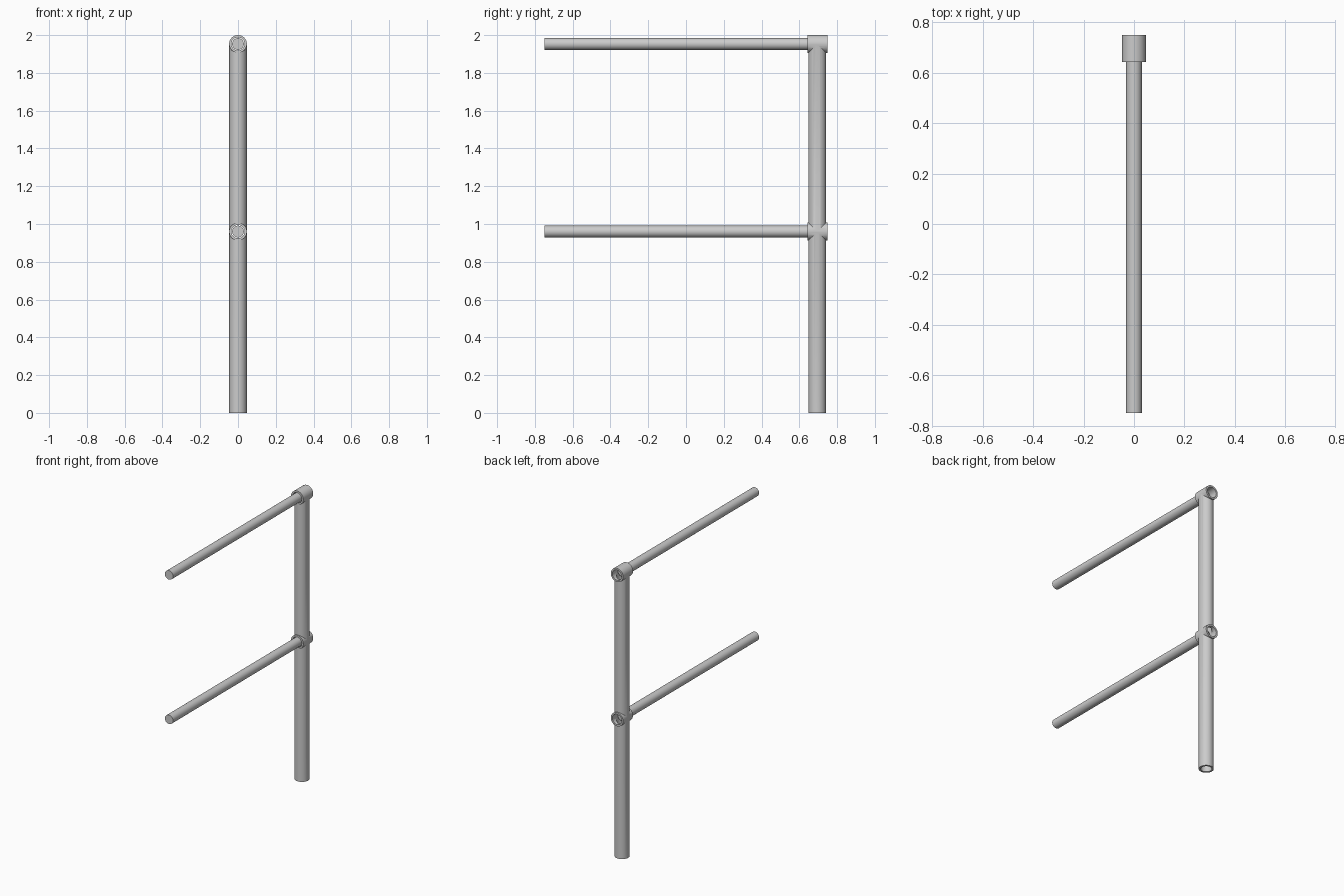
import bpy
from math import pi

if "Cube" in bpy.data.objects:
    bpy.data.objects.remove(bpy.data.objects["Cube"])

POST_Y, COLLAR_Y = 0.695, 0.6965
LEVELS = (0.96, 1.953)


def cylinder(name, radius, start, end, axis, y=POST_Y, z=0.0):
    """Cylinder along 'Y' at height z, or along 'Z' at depth y."""
    mid = (start + end) / 2
    loc = (0, mid, z) if axis == 'Y' else (0, y, mid)
    rot = (pi / 2, 0, 0) if axis == 'Y' else (0, 0, 0)
    bpy.ops.mesh.primitive_cylinder_add(vertices=48, radius=radius, depth=end - start,
                                        location=loc, rotation=rot)
    obj = bpy.context.object
    obj.name = name
    bpy.ops.object.transform_apply(location=True, rotation=True, scale=True)
    bpy.ops.object.shade_smooth_by_angle(angle=0.6)
    return obj


def combine(target, tool, operation):
    mod = target.modifiers.new(operation.lower(), 'BOOLEAN')
    mod.operation, mod.solver, mod.object = operation, 'EXACT', tool
    bpy.context.view_layer.objects.active = target
    bpy.ops.object.modifier_apply(modifier=mod.name)
    bpy.data.objects.remove(tool, do_unlink=True)


# Upright tube with a cross collar at each rail level
post = cylinder("post", 0.0465, 0, LEVELS[1], 'Z')
for z in LEVELS:
    combine(post, cylinder("collar", 0.047, 0.643, 0.75, 'Y', z=z), 'UNION')

# Hollow out the upright and the collars
combine(post, cylinder("post_bore", 0.0345, -0.1, LEVELS[1], 'Z'), 'DIFFERENCE')
for z in LEVELS:
    combine(post, cylinder("collar_bore", 0.035, 0.6, 0.8, 'Y', z=z), 'DIFFERENCE')
bpy.ops.object.select_all(action='DESELECT')
post.select_set(True)
bpy.context.view_layer.objects.active = post
bpy.ops.object.shade_smooth_by_angle(angle=0.6)

# Rails pushed into the collar sockets
for name, z in zip(("lower_rail", "upper_rail"), LEVELS):
    cylinder(name, 0.031, -0.75, COLLAR_Y, 'Y', z=z)
